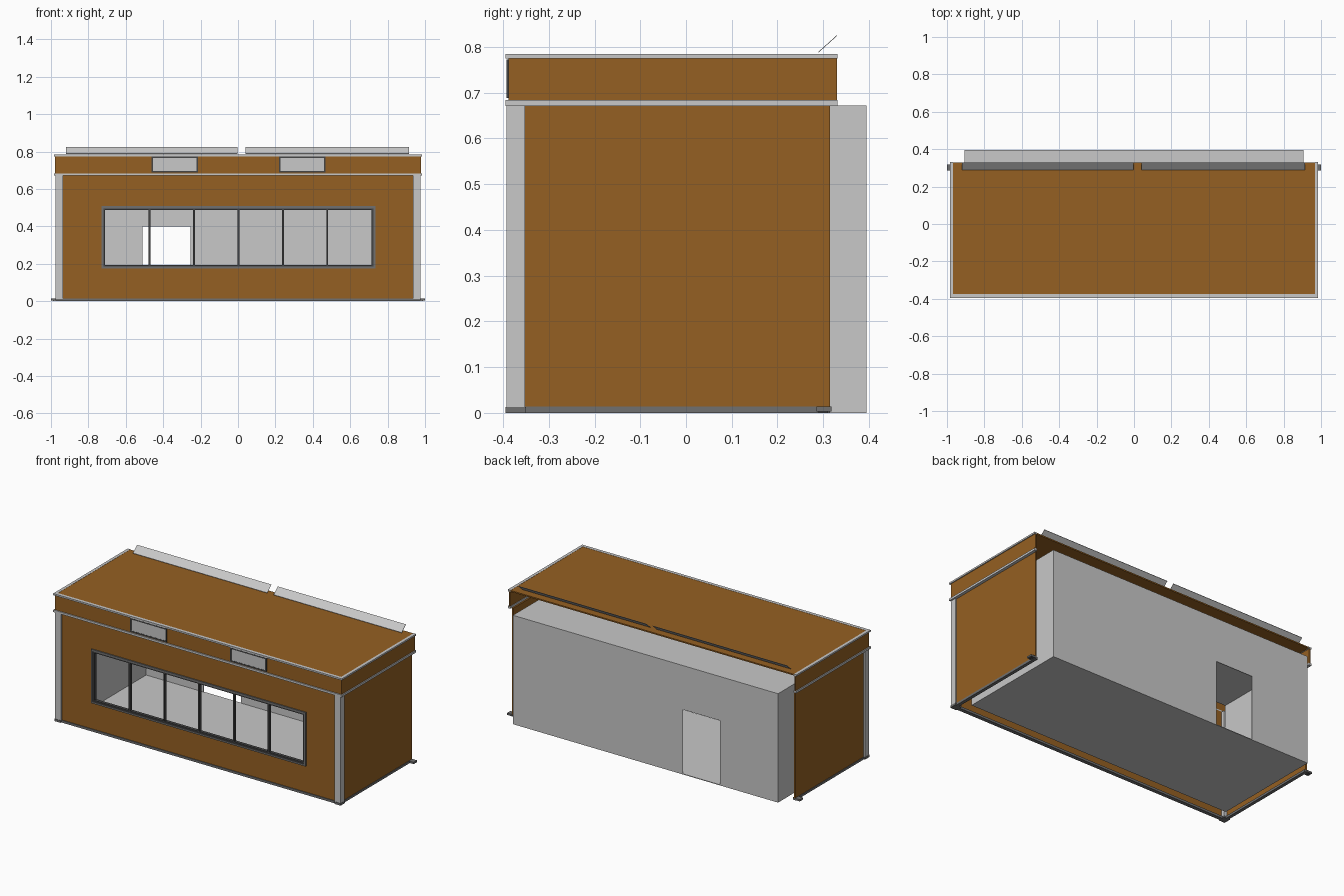
import bpy, bmesh

old = bpy.data.objects.get("Cube")
if old:
    bpy.data.objects.remove(old, do_unlink=True)


def material(name, rgb):
    m = bpy.data.materials.new(name)
    m.use_nodes = True
    m.diffuse_color = (*rgb, 1)
    m.node_tree.nodes["Principled BSDF"].inputs["Base Color"].default_value = (*rgb, 1)
    return m


BROWN = material("brown cladding", (0.30, 0.117, 0.016))
WHITE = material("off white", (0.58, 0.58, 0.58))
GREY = material("mid grey", (0.16, 0.16, 0.16))
DARK = material("charcoal", (0.06, 0.06, 0.06))


def build(name, mat, boxes):
    """One object from boxes given as (x0, x1, y0, y1, z0, z1)."""
    bm = bmesh.new()
    for x0, x1, y0, y1, z0, z1 in boxes:
        verts = bmesh.ops.create_cube(bm, size=1)["verts"]
        for v in verts:
            v.co = (x1 if v.co.x > 0 else x0,
                    y1 if v.co.y > 0 else y0,
                    z1 if v.co.z > 0 else z0)
    mesh = bpy.data.meshes.new(name)
    bm.to_mesh(mesh)
    bm.free()
    mesh.materials.append(mat)
    ob = bpy.data.objects.new(name, mesh)
    bpy.context.collection.objects.link(ob)
    return ob


def ring(outer, inner, y0, y1):
    """Four boxes around an opening; rectangles are (x0, x1, z0, z1)."""
    a, b, c, d = outer
    e, f, g, h = inner
    parts = [(a, e, y0, y1, c, d), (f, b, y0, y1, c, d),
             (e, f, y0, y1, c, g), (e, f, y0, y1, h, d)]
    return [p for p in parts if p[1] > p[0] and p[5] > p[4]]


def inset(rect, t):
    return (rect[0] + t, rect[1] - t, rect[2] + t, rect[3] - t)


def both_sides(box):
    x0, x1, *rest = box
    return [box, (-x1, -x0, *rest)]


# Inner room, open to the front, with a doorway in the back wall
T = 0.004
R, F, B, H = 0.905, -0.30, 0.395, 0.672
build("room_floor", WHITE, [(-R, R, F, B, 0, T)])
build("room_ceiling", WHITE, [(-R, R, F, B, H - T, H)])
build("room_side_walls", WHITE, both_sides((R - T, R, F, B, T, H - T)))
build("room_back_wall", WHITE,
      ring((-R + T, R - T, T, H - T), (-0.51, -0.255, T, 0.40), B - T, B))

# Outer cladding
window = (-0.73, 0.735, 0.175, 0.508)
build("front_wall", BROWN, ring((-0.935, 0.935, 0.014, 0.675), window, -0.383, -0.373))
build("side_walls", BROWN, both_sides((0.957, 0.967, -0.352, 0.315, 0.014, 0.672)))
build("front_corner_posts", WHITE, both_sides((0.935, 0.975, -0.392, -0.352, 0.012, 0.672)))

# Base rails and feet
build("front_base_rail", GREY, [(-0.935, 0.935, -0.388, -0.365, 0, 0.014)])
build("side_base_rails", GREY, both_sides((0.95, 0.97, -0.352, 0.315, 0, 0.014)))
build("post_feet", GREY, both_sides((0.935, 0.977, -0.395, -0.35, 0, 0.013)))
build("rear_feet", GREY, both_sides((0.965, 1.0, 0.285, 0.318, 0.003, 0.014)))
build("rear_foot_tips", DARK, both_sides((0.98, 0.99, 0.29, 0.31, 0, 0.004)))

# Ribbon window
build("window_frame", GREY, ring(window, inset(window, 0.011), -0.39, -0.365))
inner = inset(window, 0.011)
glazing = inset(window, 0.020)
build("window_inner_frame", DARK, ring(inner, glazing, -0.386, -0.366))
pitch = (glazing[1] - glazing[0]) / 6
build("window_mullions", DARK,
      [(x - 0.005, x + 0.005, -0.386, -0.368, glazing[2], glazing[3])
       for x in (glazing[0] + pitch * i for i in range(1, 6))])

# Roof fascia, open at the back
build("front_fascia", BROWN, [(-0.979, 0.979, -0.388, -0.380, 0.683, 0.776)])
build("side_fascias", BROWN, both_sides((0.971, 0.979, -0.380, 0.33, 0.683, 0.776)))
build("roof", BROWN, [(-0.968, 0.968, -0.376, 0.33, 0.776, 0.784)])

# Trim rails above and below the fascia
for label, z0, z1 in (("lower_trim", 0.671, 0.684), ("upper_trim", 0.775, 0.785)):
    build(label, WHITE, [(-0.985, 0.985, -0.395, -0.375, z0, z1)]
          + both_sides((0.967, 0.985, -0.375, 0.331, z0, z1)))

# Fascia panels with dark borders
for label, x0, x1 in (("right_sign", -0.463, -0.213), ("left_sign", 0.22, 0.468)):
    edge = (x0, x1, 0.688, 0.773)
    face = inset(edge, 0.008)
    build(label + "_frame", DARK, ring(edge, face, -0.392, -0.386))
    build(label + "_panel", WHITE, [(face[0], face[1], -0.391, -0.387, face[2], face[3])])

# Sloping rear flashing: thin strips rising towards the back edge
for label, x0, x1 in (("right_flashing", -0.92, -0.003), ("left_flashing", 0.04, 0.915)):
    ob = build(label, WHITE, [(x0, x1, 0.29, 0.33, 0.788, 0.790)])
    for v in ob.data.vertices:
        if v.co.y > 0.31:
            v.co.z += 0.036
